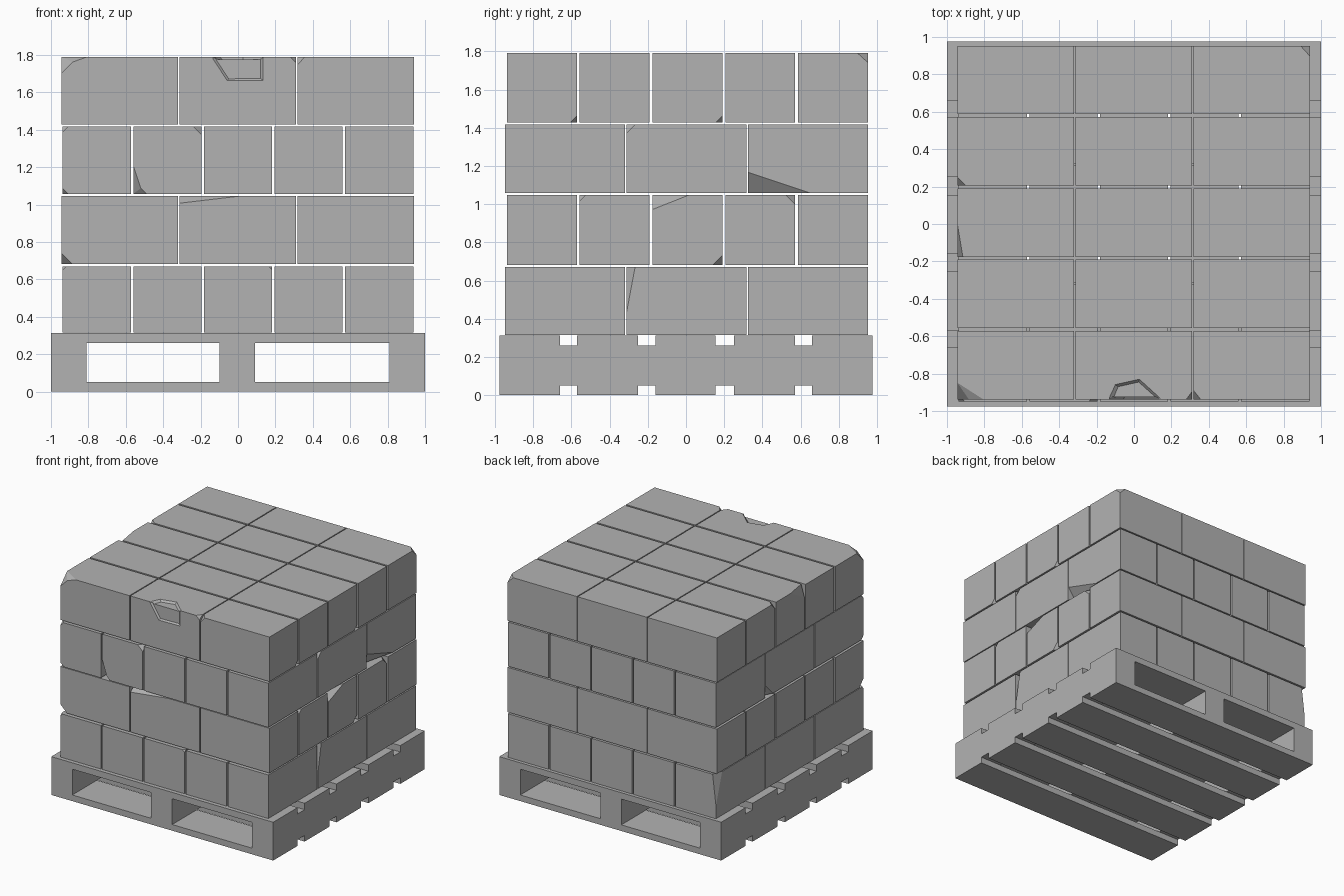
import bpy, bmesh
from mathutils import Vector

if "Cube" in bpy.data.objects:
    bpy.data.objects.remove(bpy.data.objects["Cube"], do_unlink=True)

grey = bpy.data.materials.new("plain grey")
grey.use_nodes = True
COLOUR = (0.45, 0.45, 0.45, 1)
grey.diffuse_color = COLOUR
grey.node_tree.nodes["Principled BSDF"].inputs["Base Color"].default_value = COLOUR


def make_object(name, bm):
    bmesh.ops.recalc_face_normals(bm, faces=bm.faces[:])
    mesh = bpy.data.meshes.new(name)
    bm.to_mesh(mesh)
    bm.free()
    mesh.materials.append(grey)
    obj = bpy.data.objects.new(name, mesh)
    bpy.context.scene.collection.objects.link(obj)
    return obj


def block(name, low, high, chips=()):
    """Box between two corners; each chip slices one corner off by three distances."""
    low, high = Vector(low), Vector(high)
    bm = bmesh.new()
    bmesh.ops.create_cube(bm, size=1)
    for v in bm.verts:
        v.co = (low + high) / 2 + v.co * (high - low)
    for signs, size in chips:
        corner = Vector([high[i] if signs[i] == "+" else low[i] for i in range(3)])
        outward = Vector([(1 if signs[i] == "+" else -1) / size[i] for i in range(3)])
        point = corner.copy()
        point.x -= size[0] if signs[0] == "+" else -size[0]
        bmesh.ops.bisect_plane(bm, geom=bm.verts[:] + bm.edges[:] + bm.faces[:],
                               plane_co=point, plane_no=outward.normalized(),
                               clear_outer=True)
        bmesh.ops.holes_fill(bm, edges=[e for e in bm.edges if e.is_boundary], sides=0)
    return make_object(name, bm)


def prism(name, inner, outer):
    """Tapered cutter between two matching outlines."""
    bm = bmesh.new()
    a = [bm.verts.new(p) for p in inner]
    b = [bm.verts.new(p) for p in outer]
    bm.faces.new(a)
    bm.faces.new(b)
    for i in range(len(a)):
        j = (i + 1) % len(a)
        bm.faces.new((a[i], a[j], b[j], b[i]))
    return make_object(name, bm)


def carve(obj, cutter):
    mod = obj.modifiers.new("carve", "BOOLEAN")
    mod.object, mod.operation, mod.solver = cutter, "DIFFERENCE", "EXACT"
    graph = bpy.context.evaluated_depsgraph_get()
    mesh = bpy.data.meshes.new_from_object(obj.evaluated_get(graph))
    obj.modifiers.clear()
    obj.data = mesh
    bpy.data.objects.remove(cutter, do_unlink=True)


# Pallet: three stringers between two decks of five boards
for name, x0, x1 in (("right", -1, -.81), ("middle", -.1, .09), ("left", .81, 1)):
    block(name + "_stringer", (x0, -.975, .05), (x1, .975, .26))
boards = [(-.975, -.66), (-.57, -.25), (-.16, .155), (.25, .57), (.66, .975)]
for i, (y0, y1) in enumerate(boards):
    block(f"bottom_board_{i + 1}", (-1, y0, 0), (1, y1, .05))
    block(f"top_board_{i + 1}", (-1, y0, .26), (1, y1, .312))

# Broken corners, keyed by (layer, x index, y index)
c = .045
chips = {
    (0, 0, 0): [("--+", (.02, .02, .02))],
    (0, 2, 0): [("+-+", (.02, .02, .02))],
    (0, 4, 1): [("+-+", (.04, .045, .24))],
    (0, 0, 2): [("-++", (.03, .08, .25))],
    (1, 0, 0): [("---", (.06, .06, .06))],
    (1, 1, 0): [("--+", (.34, .06, .04))],
    (1, 2, 1): [("+-+", (.03, .03, .03))],
    (1, 2, 2): [("+-+", (.09, .19, .075)), ("++-", (.05, .05, .05))],
    (1, 2, 3): [("+++", (.05, .05, .05))],
    (2, 0, 0): [("---", (.03, .03, .03)), ("--+", (.03, .03, .03))],
    (2, 1, 0): [("---", (.05, .06, .15)), ("---", (.07, .06, .07)), ("+-+", (c, c, c))],
    (2, 4, 1): [("+-+", (c, c, c))],
    (2, 4, 2): [("+--", (.08, .33, .11))],
    (2, 0, 1): [("-+-", (.05, .1, .1))],
    (3, 0, 0): [("--+", (.09, .09, .09)), ("--+", (.14, .09, .05))],
    (3, 1, 0): [("+-+", (.03, .04, .03))],
    (3, 2, 0): [("--+", (.04, .05, c)), ("++-", (.035, .035, .035))],
    (3, 2, 2): [("++-", (.035, .035, .035))],
    (3, 2, 4): [("+++", (.05, .055, .05))],
    (3, 0, 3): [("--+", (c, c, c))],
    (3, 0, 2): [("--+", (.03, .18, .1))],
}

# Four layers of blocks, alternating direction
heights = [(.315, .67), (.682, 1.047), (1.057, 1.417), (1.427, 1.79)]


def spans(count, low, high, gap):
    step = (high - low + gap) / count
    return [(low + i * step, low + (i + 1) * step - gap) for i in range(count)]


for layer, (z0, z1) in enumerate(heights):
    if layer % 2:
        columns, rows = spans(3, -.945, .94, .008), spans(5, -.938, .953, .015)
    else:
        columns, rows = spans(5, -.937, .937, .013), spans(3, -.948, .953, .008)
    for i, (x0, x1) in enumerate(columns):
        for j, (y0, y1) in enumerate(rows):
            block(f"layer_{layer + 1}_block_{i + 1}_{j + 1}", (x0, y0, z0), (x1, y1, z1),
                  chips.get((layer, i, j), ()))

# Sunken flake on the upper front edge
flaked = bpy.data.objects["layer_4_block_2_1"]
top_in = [(-.11, -1), (-.11, -.93), (-.085, -.87), (.025, -.845), (.12, -.93), (.12, -1)]
top_out = [(-.14, -1), (-.14, -.93), (-.105, -.855), (.03, -.825), (.145, -.93), (.145, -1)]
carve(flaked, prism("top_cutter", [(x, y, 1.775) for x, y in top_in],
                    [(x, y, 1.795) for x, y in top_out]))
front_in = [(-.12, 1.85), (-.12, 1.78), (-.05, 1.672), (.12, 1.675), (.12, 1.85)]
front_out = [(-.14, 1.85), (-.14, 1.78), (-.06, 1.658), (.14, 1.66), (.14, 1.85)]
carve(flaked, prism("front_cutter", [(x, -.925, z) for x, z in front_in],
                    [(x, -.943, z) for x, z in front_out]))
